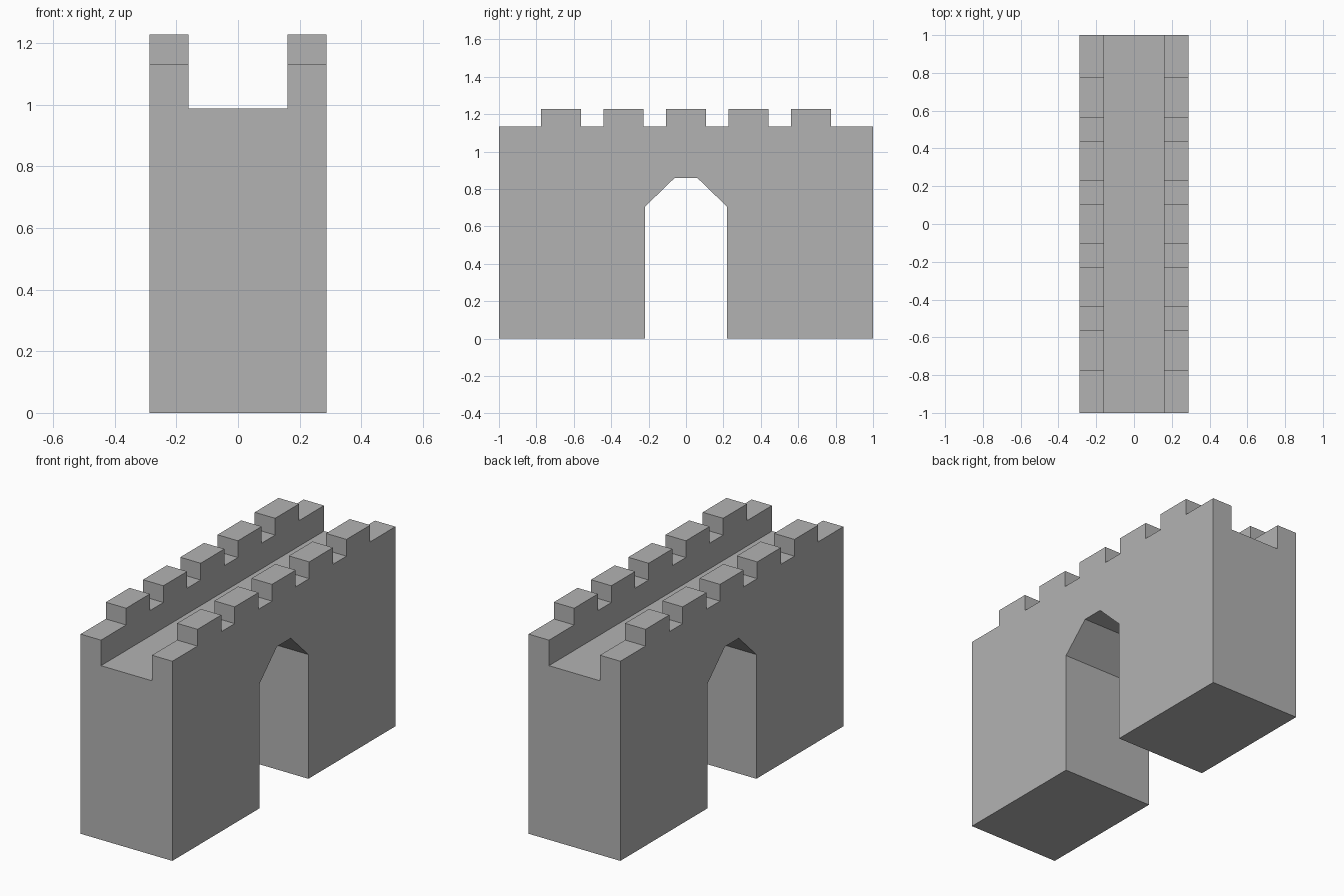
import bpy
import bmesh

default_cube = bpy.data.objects.get("Cube")
if default_cube:
    bpy.data.objects.remove(default_cube, do_unlink=True)

HALF_WIDTH, HALF_LENGTH = 0.288, 1.0
WALK_HALF_WIDTH, WALK_Z = 0.16, 0.988
PARAPET_Z, MERLON_Z = 1.133, 1.228
MERLON_HALF, MERLON_STEP = 0.1065, 0.334

stone = bpy.data.materials.new("grey stone")
stone.use_nodes = True
stone.diffuse_color = (0.45, 0.45, 0.45, 1)
stone.node_tree.nodes["Principled BSDF"].inputs["Base Color"].default_value = stone.diffuse_color


def prism(name, profile, half_width):
    """Extrude a (y, z) outline across x."""
    bm = bmesh.new()
    face = bm.faces.new([bm.verts.new((-half_width, y, z)) for y, z in profile])
    extruded = bmesh.ops.extrude_face_region(bm, geom=[face])
    verts = [g for g in extruded["geom"] if isinstance(g, bmesh.types.BMVert)]
    bmesh.ops.translate(bm, verts=verts, vec=(2 * half_width, 0, 0))
    bmesh.ops.recalc_face_normals(bm, faces=bm.faces)
    mesh = bpy.data.meshes.new(name)
    bm.to_mesh(mesh)
    bm.free()
    mesh.materials.append(stone)
    obj = bpy.data.objects.new(name, mesh)
    bpy.context.collection.objects.link(obj)
    return obj


# Gate wall outline: archway along the bottom, battlements along the top
half_arch = [(0.22, 0), (0.22, 0.705), (0.062, 0.858)]
arch = [(-y, z) for y, z in half_arch] + half_arch[::-1]
outline = [(-HALF_LENGTH, 0)] + arch + [(HALF_LENGTH, 0), (HALF_LENGTH, PARAPET_Z)]
for i in range(2, -3, -1):
    far, near = i * MERLON_STEP + MERLON_HALF, i * MERLON_STEP - MERLON_HALF
    outline += [(far, PARAPET_Z), (far, MERLON_Z), (near, MERLON_Z), (near, PARAPET_Z)]
outline.append((-HALF_LENGTH, PARAPET_Z))
gate_wall = prism("gate_wall", outline, HALF_WIDTH)

# Walkway trough cut between the two parapets
end = HALF_LENGTH + 0.1
trough = prism("walkway_cutter",
               [(-end, WALK_Z), (end, WALK_Z), (end, 1.5), (-end, 1.5)], WALK_HALF_WIDTH)
trough.hide_render = True
cut = gate_wall.modifiers.new("walkway", 'BOOLEAN')
cut.operation = 'DIFFERENCE'
cut.solver = 'EXACT'
cut.object = trough
bpy.context.view_layer.objects.active = gate_wall
bpy.ops.object.modifier_apply(modifier=cut.name)
bpy.data.objects.remove(trough, do_unlink=True)
